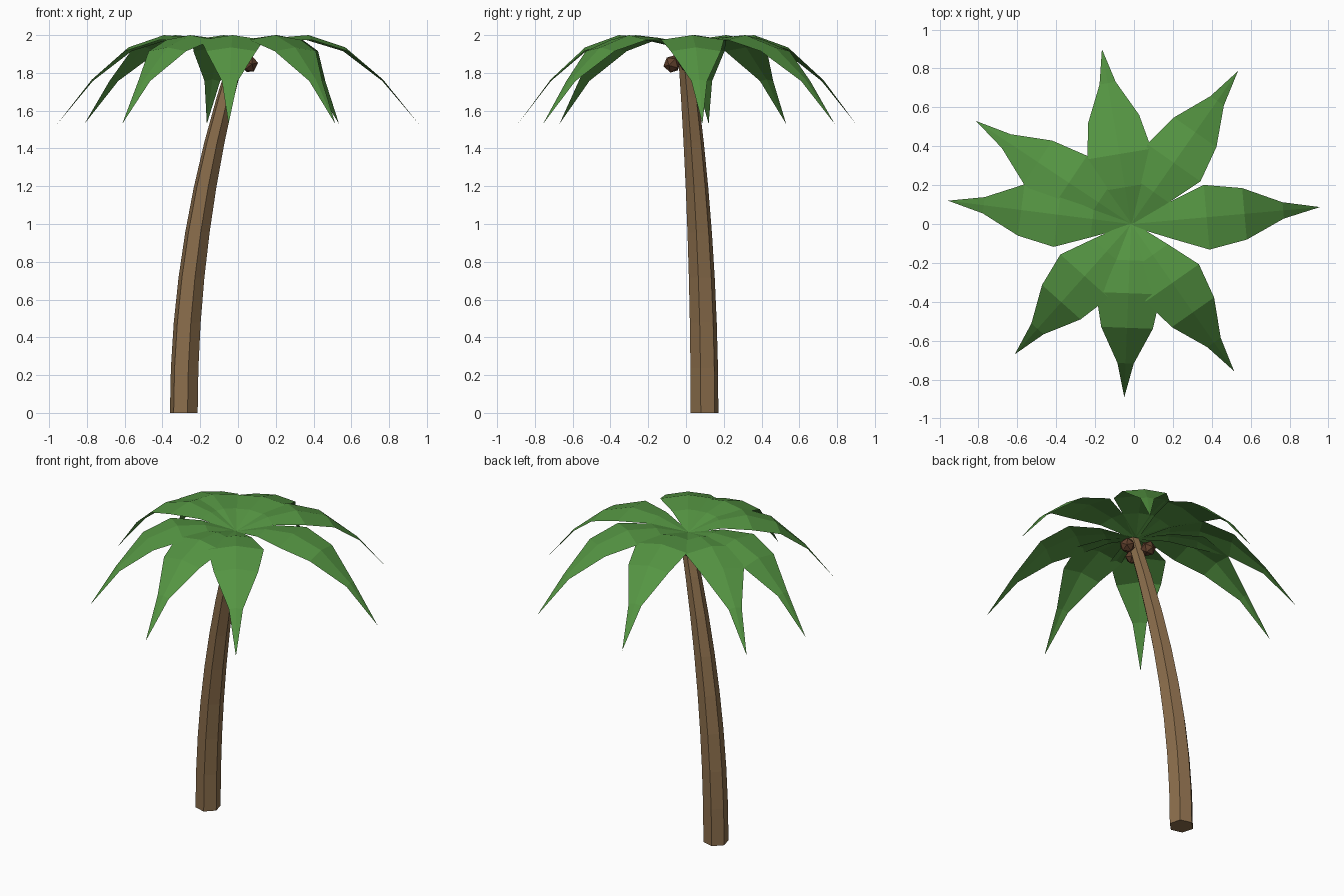
import bpy, bmesh, math
from mathutils import Vector

cube = bpy.data.objects.get("Cube")
if cube:
    bpy.data.objects.remove(cube, do_unlink=True)


def make_material(name, rgb):
    mat = bpy.data.materials.new(name)
    mat.use_nodes = True
    mat.diffuse_color = (*rgb, 1)
    mat.node_tree.nodes["Principled BSDF"].inputs["Base Color"].default_value = (*rgb, 1)
    return mat


def make_object(name, bm, mat):
    mesh = bpy.data.meshes.new(name)
    bm.to_mesh(mesh)
    bm.free()
    mesh.materials.append(mat)
    obj = bpy.data.objects.new(name, mesh)
    bpy.context.collection.objects.link(obj)
    return obj


leaf_green = make_material("leaf green", (0.09, 0.30, 0.055))
bark_brown = make_material("bark brown", (0.26, 0.156, 0.072))
nut_brown = make_material("nut brown", (0.115, 0.05, 0.025))

# Trunk: tapered six-sided tube, bending more towards the crown
TRUNK_TOP, SIDES, RINGS = 1.91, 6, 9
bm = bmesh.new()
rings = []
for i in range(RINGS):
    z = TRUNK_TOP * i / (RINGS - 1)
    radius = 0.076 - 0.01 * z * z
    cx, cy = -0.287 + 0.079 * z * z, 0.098 - 0.028 * z * z
    ring = []
    for k in range(SIDES):
        a = math.radians(-15 + k * 360 / SIDES)
        ring.append(bm.verts.new((cx + radius * math.cos(a), cy + radius * math.sin(a), z)))
    rings.append(ring)
for low, high in zip(rings, rings[1:]):
    for k in range(SIDES):
        n = (k + 1) % SIDES
        bm.faces.new((low[k], low[n], high[n], high[k]))
bm.faces.new(rings[0][::-1])
bm.faces.new(rings[-1])
make_object("trunk", bm, bark_brown)

# Fronds: folded leaf blades that rise from the crown and droop to a point
CROWN = Vector((-0.015, 0, 0))
# reach along the frond, rib height, half width, drop of the edges
STATIONS = [
    (0.0, 1.925, 0.012, 0.0),
    (0.21, 1.985, 0.095, 0.012),
    (0.40, 2.0, 0.167, 0.025),
    (0.60, 1.935, 0.133, 0.02),
    (0.805, 1.765, 0.042, 0.008),
]
TIPS = [(0.957, 0.087), (0.535, 0.787), (-0.165, 0.90), (-0.813, 0.53),
        (-0.957, 0.12), (-0.613, -0.67), (-0.05, -0.89), (0.515, -0.757)]
TIP_HEIGHT = 1.53


def make_frond(name, tip):
    out = Vector((*tip, 0)) - CROWN
    side = Vector((-out.y, out.x, 0)).normalized()
    up = Vector((0, 0, 1))
    bm = bmesh.new()
    rows = []
    for reach, height, half, drop in STATIONS:
        rib = CROWN + out * reach + up * height
        rows.append([bm.verts.new(rib + side * half * s - up * drop * abs(s))
                     for s in (-1, 0, 1)])
    for a, b in zip(rows, rows[1:]):
        for k in range(2):
            bm.faces.new((a[k], b[k], b[k + 1], a[k + 1]))
    point = bm.verts.new(CROWN + out + up * TIP_HEIGHT)
    for k in range(2):
        bm.faces.new((rows[-1][k], point, rows[-1][k + 1]))
    make_object(name, bm, leaf_green)


for i, tip in enumerate(TIPS):
    make_frond(f"frond_{i + 1}", tip)

# Nuts clustered around the trunk under the crown
for i, (x, y) in enumerate([(0.06, 0.01), (-0.06, 0.06), (-0.052, -0.073)]):
    bm = bmesh.new()
    bmesh.ops.create_icosphere(bm, subdivisions=1, radius=0.048)
    nut = make_object(f"nut_{i + 1}", bm, nut_brown)
    nut.location = (x, y, 1.847)
    nut.rotation_euler = (0.4 + i, 0.3, i * 2)
